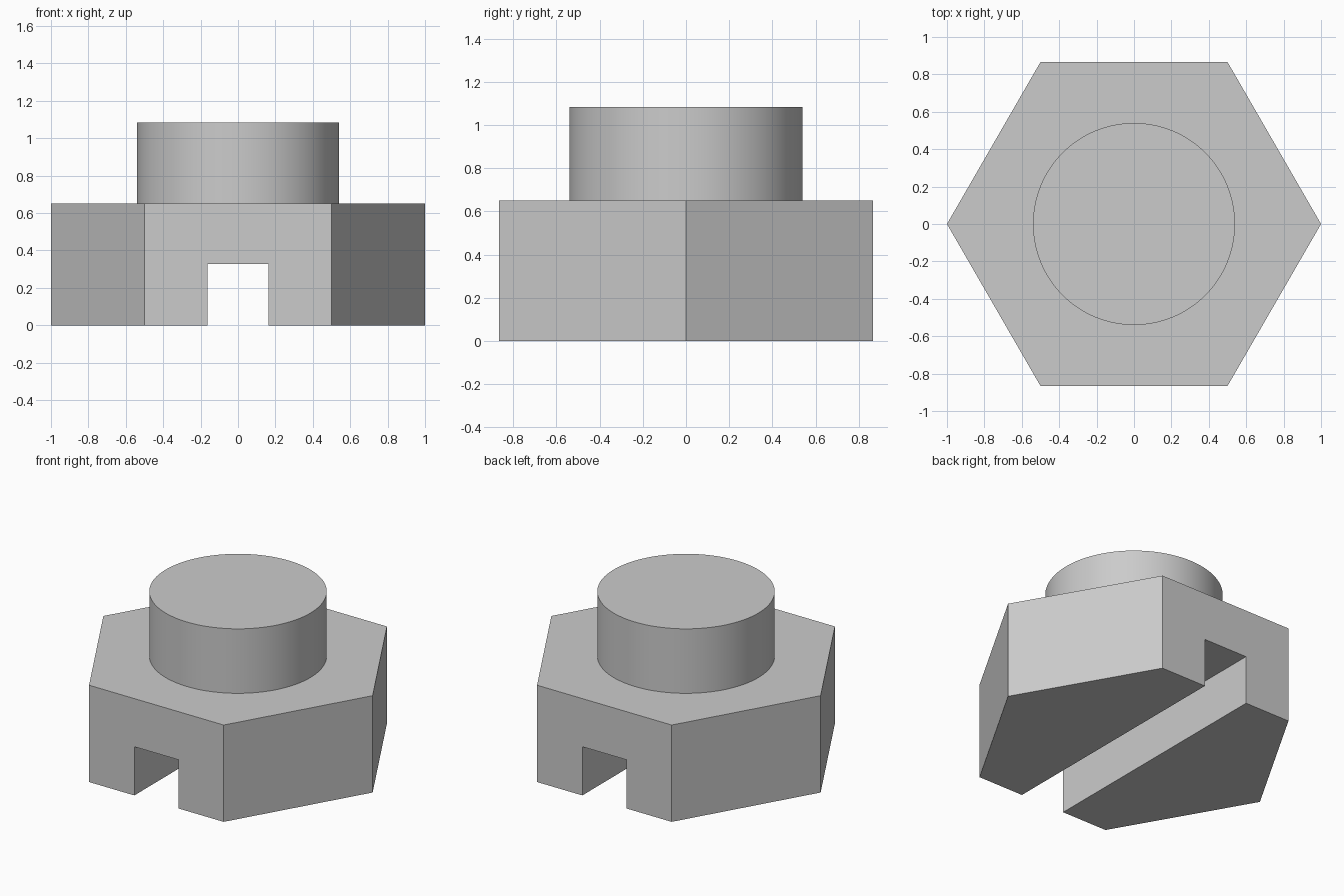
import bpy
import math

cube = bpy.data.objects.get("Cube")
if cube:
    bpy.data.objects.remove(cube, do_unlink=True)

BODY_TOP, BOSS_TOP, BOSS_RADIUS = 0.65, 1.083, 0.54
SLOT_WIDTH, SLOT_HEIGHT = 0.327, 0.327

grey = bpy.data.materials.new("steel_grey")
grey.use_nodes = True
colour = (0.6, 0.6, 0.6, 1)
grey.diffuse_color = colour
grey.node_tree.nodes["Principled BSDF"].inputs["Base Color"].default_value = colour


def prism(name, sides, radius, bottom, top, turn=0):
    """Upright prism between two heights."""
    bpy.ops.mesh.primitive_cylinder_add(
        vertices=sides, radius=radius, depth=top - bottom,
        location=(0, 0, (bottom + top) / 2), rotation=(0, 0, turn))
    obj = bpy.context.object
    obj.name = name
    obj.data.materials.append(grey)
    bpy.ops.object.transform_apply(location=True, rotation=True, scale=True)
    return obj


def combine(target, tool, operation):
    """Apply a boolean and discard the tool."""
    mod = target.modifiers.new(operation.lower(), "BOOLEAN")
    mod.operation, mod.solver, mod.object = operation, "EXACT", tool
    bpy.context.view_layer.objects.active = target
    bpy.ops.object.modifier_apply(modifier=mod.name)
    bpy.data.objects.remove(tool, do_unlink=True)


# Hexagonal body, corners on the x axis
nut = prism("hex_body_with_boss", 6, 1, 0, BODY_TOP, math.pi / 2)

# Round boss fused onto the body
boss = prism("round_boss", 128, BOSS_RADIUS, BODY_TOP - 0.1, BOSS_TOP)
combine(nut, boss, "UNION")

# Square slot running front to back through the underside
bpy.ops.mesh.primitive_cube_add(size=1, location=(0, 0, 0))
slot = bpy.context.object
slot.name = "slot_cutter"
slot.hide_render = True
slot.scale = (SLOT_WIDTH, 3, SLOT_HEIGHT * 2)
slot.data.materials.append(grey)
bpy.ops.object.transform_apply(location=True, rotation=True, scale=True)
combine(nut, slot, "DIFFERENCE")

# Smooth the round wall only
bpy.ops.object.select_all(action="DESELECT")
nut.select_set(True)
bpy.context.view_layer.objects.active = nut
bpy.ops.object.shade_smooth_by_angle(angle=math.radians(30))
